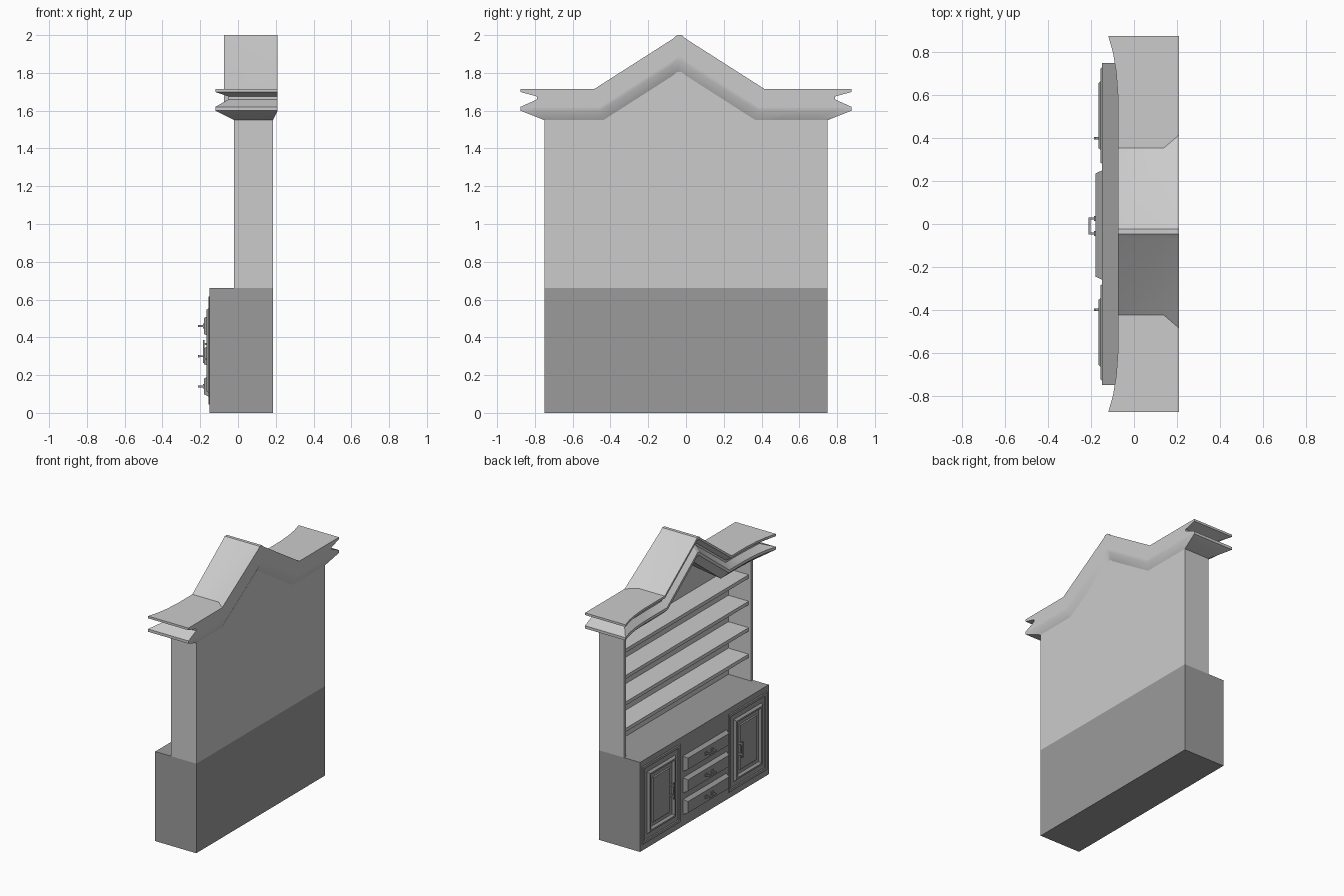
import bpy, bmesh

if "Cube" in bpy.data.objects:
    bpy.data.objects.remove(bpy.data.objects["Cube"])

dark = bpy.data.materials.new("dark_base")
dark.diffuse_color = (0.33, 0.33, 0.33, 1)
dark.use_nodes = True
dark.node_tree.nodes["Principled BSDF"].inputs["Base Color"].default_value = dark.diffuse_color


def finish(name, bm, mat=None, smooth=False):
    bmesh.ops.recalc_face_normals(bm, faces=bm.faces)
    me = bpy.data.meshes.new(name)
    bm.to_mesh(me)
    bm.free()
    ob = bpy.data.objects.new(name, me)
    bpy.context.collection.objects.link(ob)
    if mat:
        me.materials.append(mat)
    if smooth:
        bpy.ops.object.select_all(action='DESELECT')
        bpy.context.view_layer.objects.active = ob
        ob.select_set(True)
        bpy.ops.object.shade_smooth_by_angle(angle=0.5)
    return ob


def add_box(bm, x, y, z, inset=0):
    """Box from (lo, hi) ranges; inset shrinks the -x face for a chamfered front."""
    vs = bmesh.ops.create_cube(bm, size=1)["verts"]
    for v in vs:
        i = inset if v.co.x < 0 else 0
        lo = [k < 0 for k in v.co]
        v.co = (x[0] if lo[0] else x[1],
                y[0] + i if lo[1] else y[1] - i,
                z[0] + i if lo[2] else z[1] - i)


def box(name, x, y, z, mat=None, inset=0):
    bm = bmesh.new()
    add_box(bm, x, y, z, inset)
    return finish(name, bm, mat)


def frame(name, x, y, z, w, bevel):
    """Rectangular moulding of width w facing -x, sloped on both sides."""
    bm = bmesh.new()
    rings = []
    for px, i in ((x[1], 0), (x[0], bevel), (x[0], w - bevel), (x[1], w)):
        a, b, c, d = y[0] + i, y[1] - i, z[0] + i, z[1] - i
        rings.append([bm.verts.new((px, *p)) for p in ((a, c), (b, c), (b, d), (a, d))])
    for r, s in zip(rings, rings[1:] + rings[:1]):
        for k in range(4):
            bm.faces.new((r[k], r[k - 1], s[k - 1], s[k]))
    return finish(name, bm, dark)


# Base cabinet
box("base_cabinet", (-0.15, 0.185), (-0.75, 0.75), (0, 0.66), dark)

# Drawers with bail pulls
for n, zc in enumerate((0.14, 0.30, 0.46)):
    box(f"drawer_{n}", (-0.18, -0.148), (-0.26, 0.25), (zc - 0.057, zc + 0.057), dark, 0.015)
    bm = bmesh.new()
    for yc in (-0.045, 0.025):
        add_box(bm, (-0.21, -0.178), (yc - 0.005, yc + 0.005), (zc - 0.005, zc + 0.005))
        add_box(bm, (-0.186, -0.178), (yc - 0.012, yc + 0.012), (zc - 0.012, zc + 0.012))
    add_box(bm, (-0.212, -0.203), (-0.05, 0.03), (zc - 0.006, zc + 0.006))
    finish(f"drawer_pull_{n}", bm, dark)

# Doors: outer frame, raised moulding, centre panel and upright handle
for side, s in (("left", 1), ("right", -1)):
    def span(a, b):
        return tuple(sorted((s * a, s * b)))
    frame(f"{side}_door_frame", (-0.156, -0.148), span(0.28, 0.73), (0.04, 0.62), 0.03, 0.006)
    frame(f"{side}_door_moulding", (-0.166, -0.148), span(0.34, 0.67), (0.10, 0.56), 0.04, 0.014)
    box(f"{side}_door_panel", (-0.157, -0.148), span(0.40, 0.61), (0.16, 0.50), dark, 0.008)
    bm = bmesh.new()
    for zc in (0.285, 0.365):
        add_box(bm, (-0.185, -0.15), span(0.394, 0.406), (zc - 0.006, zc + 0.006))
    add_box(bm, (-0.186, -0.178), span(0.394, 0.406), (0.265, 0.385))
    finish(f"{side}_door_handle", bm, dark)
    # Upper side panel
    box(f"{side}_upper_side", (-0.02, 0.185), span(0.73, 0.75), (0.66, 1.56))

# Shelves
for n, z in enumerate((0.84, 1.035, 1.23, 1.425)):
    box(f"shelf_{n}", (0.0, 0.17), (-0.735, 0.735), (z - 0.013, z + 0.013))

CY = -0.035  # the gable peak is slightly off centre


def path(hw, d, ye):
    """(flare, y, z) points across the crown, d below its top line."""
    sh = hw - 0.29 * d
    left = [(1, -ye, 1.715 - d), (0.5, -ye + 0.08, 1.715 - d), (0.18, -ye + 0.17, 1.715 - d),
            (0, -ye + 0.28, 1.715 - d), (0, CY - sh, 1.715 - d),
            (0, CY - 0.035, 1.98 - 1.18 * d), (0, CY - 0.012, 2 - 1.18 * d)]
    right = [(f, -y if i < 4 else 2 * CY - y, z) for i, (f, y, z) in enumerate(left)]
    return left + right[::-1]


# Back board, following the gable
bm = bmesh.new()
pts = [(-0.75, 0.66)] + [(y, z) for _, y, z in path(0.45, 0.16, 0.75)] + [(0.75, 0.66)]
face = bm.faces.new([bm.verts.new((0.165, y, z)) for y, z in pts])
ext = bmesh.ops.extrude_face_region(bm, geom=[face])
for v in ext["geom"]:
    if isinstance(v, bmesh.types.BMVert):
        v.co.x = 0.185
finish("back_board", bm)

# Crown moulding: stacked rings (depth, outward, back outward) lofted together
bm = bmesh.new()
loops = []
for d, f, fb in ((0, 1, 1), (0.016, 1, 1), (0.04, 0.3, 1), (0.055, 0.3, 1),
                 (0.095, 1, 1), (0.115, 1, 1), (0.165, 0, 0)):
    ye = 0.75 + 0.127 * f
    front = [bm.verts.new((-0.02 - f * (0.055 + 0.045 * t), y, z))
             for t, y, z in path(0.39, d, ye)]
    back = [bm.verts.new((0.185 + 0.025 * fb, y, z)) for t, y, z in path(0.45, d, ye)]
    loops.append((front, back))
for (f0, b0), (f1, b1) in zip(loops, loops[1:]):
    r0, r1 = f0 + b0[::-1], f1 + b1[::-1]
    for k in range(len(r0)):
        bm.faces.new((r0[k - 1], r0[k], r1[k], r1[k - 1]))
mid = [bm.verts.new((0.14, y, z)) for t, y, z in path(0.39, 0, 0.877)]
for a, b in ((loops[0][0], mid), (mid, loops[0][1]), loops[-1]):
    for k in range(len(a) - 1):
        bm.faces.new((a[k], a[k + 1], b[k + 1], b[k]))
finish("crown", bm, smooth=True)
